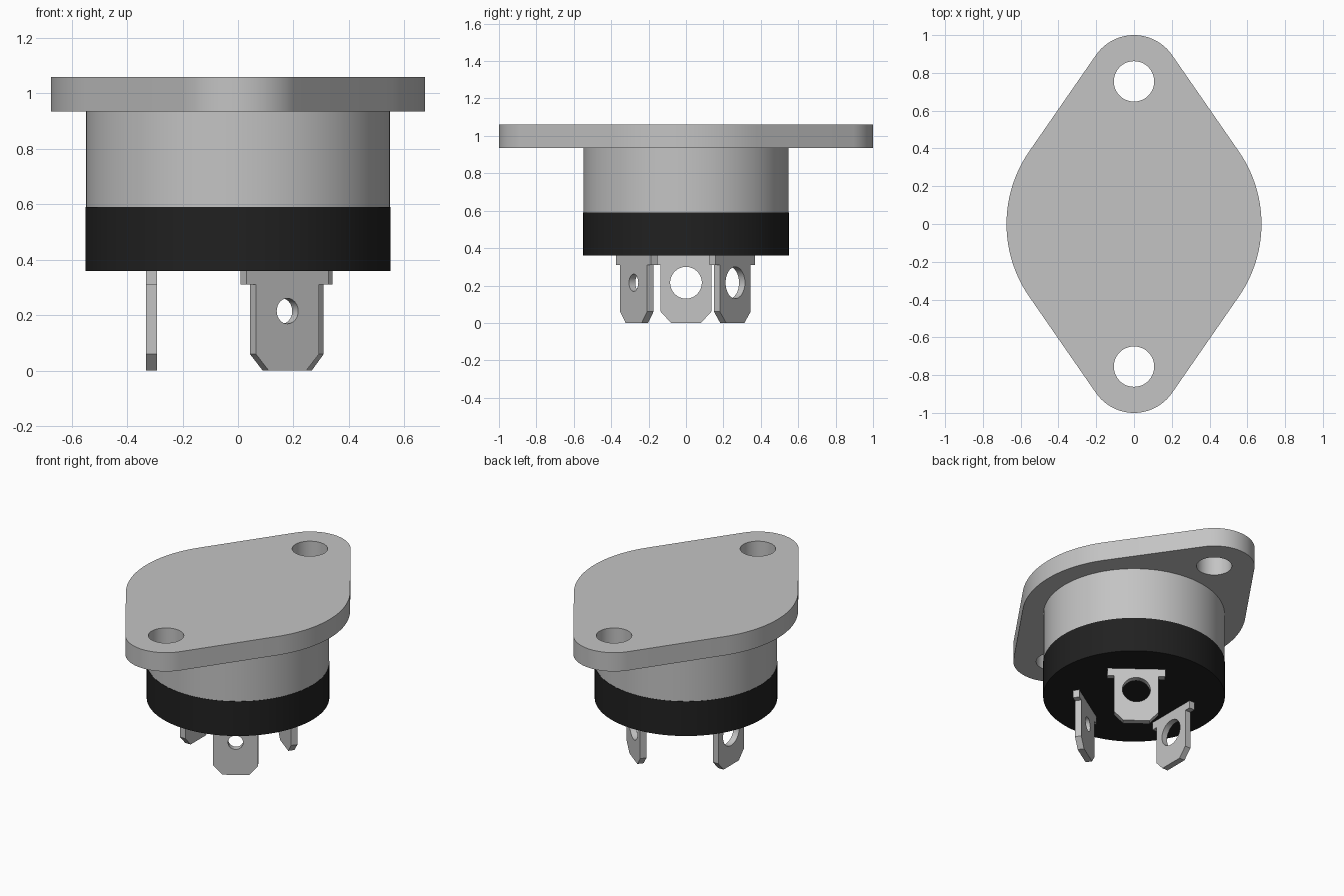
import bpy, bmesh
from math import pi, cos, sin, acos, radians
from mathutils import Matrix, Vector

cube = bpy.data.objects.get("Cube")
if cube:
    bpy.data.objects.remove(cube, do_unlink=True)


def material(name, rgb):
    mat = bpy.data.materials.new(name)
    mat.use_nodes = True
    mat.diffuse_color = (*rgb, 1)
    mat.node_tree.nodes["Principled BSDF"].inputs["Base Color"].default_value = (*rgb, 1)
    return mat


metal = material("light grey metal", (0.55, 0.55, 0.55))
black = material("black plastic", (0.015, 0.015, 0.015))


def arc(cx, cy, r, start, end, steps):
    angles = [start + (end - start) * i / steps for i in range(steps + 1)]
    return [(cx + r * cos(a), cy + r * sin(a)) for a in angles]


def circle(cx, cy, r, steps=48):
    return arc(cx, cy, r, 0, 2 * pi, steps)[:-1]


def smooth(obj):
    bpy.ops.object.select_all(action='DESELECT')
    obj.select_set(True)
    bpy.context.view_layer.objects.active = obj
    bpy.ops.object.shade_smooth_by_angle(angle=radians(30))


def plate(name, loops, thickness, matrix, mat):
    """Flat plate from an outline and hole loops, centred on its own plane."""
    curve = bpy.data.curves.new(name + "_profile", 'CURVE')
    curve.dimensions = '2D'
    curve.fill_mode = 'BOTH'
    curve.extrude = thickness / 2
    for loop in loops:
        spline = curve.splines.new('POLY')
        spline.points.add(len(loop) - 1)
        for point, (x, y) in zip(spline.points, loop):
            point.co = (x, y, 0, 1)
        spline.use_cyclic_u = True
    source = bpy.data.objects.new(name + "_profile", curve)
    bpy.context.collection.objects.link(source)
    graph = bpy.context.evaluated_depsgraph_get()
    mesh = bpy.data.meshes.new_from_object(source.evaluated_get(graph))
    bpy.data.objects.remove(source, do_unlink=True)
    bpy.data.curves.remove(curve)
    # Weld the caps to the walls
    bm = bmesh.new()
    bm.from_mesh(mesh)
    bmesh.ops.remove_doubles(bm, verts=bm.verts, dist=1e-5)
    bmesh.ops.recalc_face_normals(bm, faces=bm.faces)
    bm.to_mesh(mesh)
    bm.free()
    mesh.name = name
    mesh.transform(matrix)
    mesh.materials.clear()
    mesh.materials.append(mat)
    obj = bpy.data.objects.new(name, mesh)
    bpy.context.collection.objects.link(obj)
    smooth(obj)


def drum(name, radius, bottom, top, mat):
    bpy.ops.mesh.primitive_cylinder_add(vertices=96, radius=radius, depth=top - bottom,
                                        location=(0, 0, (bottom + top) / 2))
    obj = bpy.context.object
    obj.name = name
    obj.data.materials.append(mat)
    smooth(obj)


# Mounting flange: a large disc and two small ends joined by tangent lines
wide, end, hole_y = 0.675, 0.245, 0.755
t = pi / 2 - acos((wide - end) / hole_y)
outline = (arc(0, 0, wide, -t, t, 24)
           + arc(0, hole_y, end, t, pi - t, 24)
           + arc(0, 0, wide, pi - t, pi + t, 24)
           + arc(0, -hole_y, end, pi + t, 2 * pi - t, 24))
holes = [circle(0, side * hole_y, 0.107) for side in (1, -1)]
plate("mounting_flange", [outline] + holes, 0.125,
      Matrix.Translation((0, 0, 0.9975)), metal)

# Can and insulating base
drum("metal_can", 0.548, 0.585, 0.94, metal)
drum("plastic_base", 0.55, 0.36, 0.59, black)

# Terminal blades with shoulders, chamfered tips and an eyelet
half = [(0.08, 0), (0.135, 0.06), (0.135, 0.31), (0.175, 0.31), (0.175, 0.37)]
blade = half + [(-x, y) for x, y in reversed(half)]
for name, angle, eyelet in (("right_terminal", 180, 0.085),
                            ("back_terminal", 52.5, 0.085),
                            ("front_terminal", -57.5, 0.046)):
    a = radians(angle)
    place = (Matrix.Translation(Vector((cos(a), sin(a), 0)) * 0.312)
             @ Matrix.Rotation(a + pi / 2, 4, 'Z') @ Matrix.Rotation(pi / 2, 4, 'X'))
    plate(name, [blade, circle(0, 0.215, eyelet, 32)], 0.04, place, metal)
